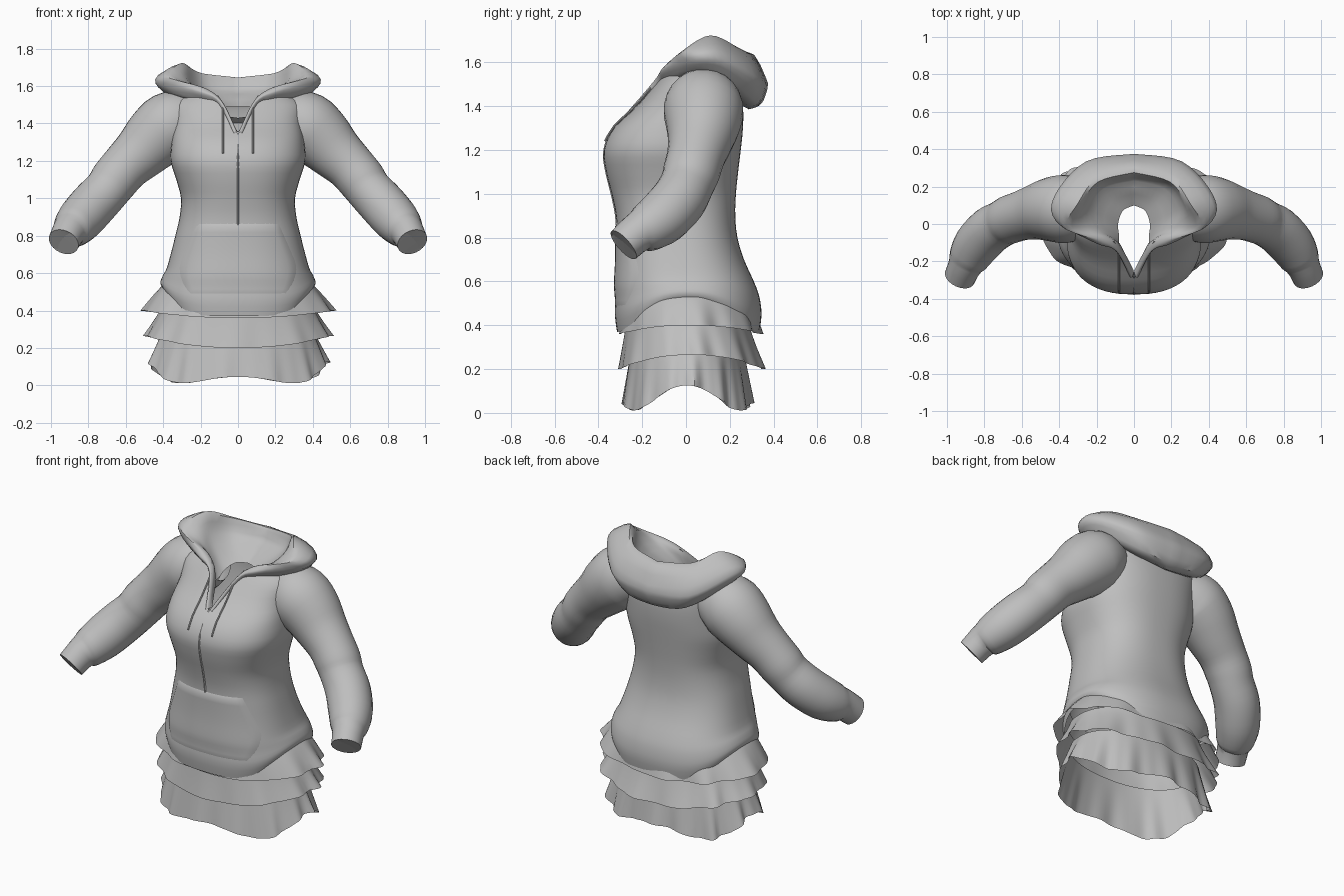
import bpy, bmesh, math
from mathutils import Vector

cube = bpy.data.objects.get("Cube")
if cube:
    bpy.data.objects.remove(cube)

cloth = bpy.data.materials.new("grey_cloth")
cloth.use_nodes = True
GREY = (0.52, 0.52, 0.52, 1)
cloth.diffuse_color = GREY
cloth.node_tree.nodes["Principled BSDF"].inputs["Base Color"].default_value = GREY


def spline(rows, steps):
    """Catmull-Rom resampling of a list of equal-length tuples."""
    out = []
    for i in range(len(rows) - 1):
        a, b, c, d = (rows[max(0, min(len(rows) - 1, i + k))] for k in (-1, 0, 1, 2))
        for s in range(steps):
            t = s / steps
            out.append(tuple(
                q + t / 2 * (r - p + t * (2 * p - 5 * q + 4 * r - u + t * (3 * (q - r) + u - p)))
                for p, q, r, u in zip(a, b, c, d)))
    return out + [tuple(rows[-1])]


def finish(name, bm, angle=40):
    bmesh.ops.recalc_face_normals(bm, faces=bm.faces)
    mesh = bpy.data.meshes.new(name)
    bm.to_mesh(mesh)
    bm.free()
    mesh.materials.append(cloth)
    ob = bpy.data.objects.new(name, mesh)
    bpy.context.collection.objects.link(ob)
    bpy.ops.object.select_all(action='DESELECT')
    ob.select_set(True)
    bpy.context.view_layer.objects.active = ob
    bpy.ops.object.shade_smooth_by_angle(angle=math.radians(angle))
    return ob


def sheet(grid, closed):
    """Skin a grid of points; closed wraps each row into a ring."""
    bm = bmesh.new()
    vs = [[bm.verts.new(p) for p in row] for row in grid]
    n = len(grid[0])
    for lower, upper in zip(vs, vs[1:]):
        for i in range(n if closed else n - 1):
            j = (i + 1) % n
            bm.faces.new((lower[i], lower[j], upper[j], upper[i]))
    return bm


def tube(path, sides):
    """Rings of the given radius along (x, y, z, radius) points."""
    pts = [Vector(p[:3]) for p in path]
    grid = []
    for i, p in enumerate(pts):
        axis = (pts[min(i + 1, len(pts) - 1)] - pts[max(i - 1, 0)]).normalized()
        u = axis.cross(Vector((0, 1, 0.2))).normalized()
        v = axis.cross(u)
        ring = [math.tau * k / sides for k in range(sides)]
        grid.append([p + path[i][3] * (u * math.cos(a) + v * math.sin(a)) for a in ring])
    return sheet(grid, True)


def mirror(ob):
    ob.modifiers.new("mirror", 'MIRROR').merge_threshold = 0.002


def oval(a, w, front, back, e):
    c, s = math.cos(a), math.sin(a)
    x = w * math.copysign(abs(c) ** (2 / e), c)
    y = (front + back) / 2 + (back - front) / 2 * math.copysign(abs(s) ** (2 / e), s)
    return x, y


# Torso: height, half width, front y, back y
TORSO = spline([
    (.37, .395, -.315, .335), (.45, .415, -.325, .345), (.53, .405, -.32, .335),
    (.6, .388, -.32, .31), (.7, .36, -.315, .265), (.8, .335, -.315, .235),
    (.9, .312, -.32, .225), (1, .305, -.34, .228), (1.1, .33, -.365, .238),
    (1.2, .36, -.375, .25), (1.3, .355, -.33, .26), (1.4, .345, -.225, .26),
    (1.5, .35, -.14, .24), (1.55, .28, -.1, .2)], 3)
SHAPE = 2.45


def hem_lift(a, z):
    return .14 * math.cos(a) ** 4 * max(0, (.62 - z) / .25)


angles = [math.tau * k / 72 for k in range(72)]
bm = sheet([[(*oval(a, w, f, b, SHAPE), z + hem_lift(a, z)) for a in angles]
            for z, w, f, b in TORSO], True)
# Open the neckline into a V
for side in (1, -1):
    part = [f for f in bm.faces if f.calc_center_median().y < 0 and f.calc_center_median().z > 1.25]
    geom = part + list({e for f in part for e in f.edges}) + list({v for f in part for v in f.verts})
    bmesh.ops.bisect_plane(bm, geom=geom, plane_co=(0, 0, 1.34), plane_no=(side, 0, -.5))
gap = [f for f in bm.faces if f.calc_center_median().y < 0
       and abs(f.calc_center_median().x) < .5 * (f.calc_center_median().z - 1.34)]
bmesh.ops.delete(bm, geom=gap, context='FACES')
finish("hoodie_torso", bm)


def front_y(x, z):
    """Front of the torso at x, z."""
    for lo, hi in zip(TORSO, TORSO[1:]):
        if z <= hi[0]:
            break
    t = (z - lo[0]) / (hi[0] - lo[0])
    w, f, b = (p + t * (q - p) for p, q in zip(lo[1:], hi[1:]))
    k = max(0, 1 - abs(x / w) ** SHAPE) ** (1 / SHAPE)
    return (f + b) / 2 - (b - f) / 2 * k


# Kangaroo pocket, its rim turned in to the torso and its foot fading into the hem
outline = spline([(.48, .27), (.56, .31), (.64, .32), (.75, .275), (.87, .22)], 4)
grid = []
for i, (z, half) in enumerate(outline):
    row = []
    for k in range(-12, 13):
        x = half * k / 12
        rim = abs(k) == 12 or i in (0, len(outline) - 1)
        puff = -.004 if rim else min(.009, .1 * (z - .48))
        row.append((x, front_y(x, z) - puff, z))
    grid.append(row)
finish("front_pocket", sheet(grid, False))

# Zip strip
heights = [.66 + .035 * i for i in range(19)]
finish("zip", sheet([[(x, front_y(x, z) - d, z) for x, d in ((-.008, -.002), (0, .004), (.008, -.002))]
                     for z in heights], False))

# Sleeves with open cuffs
sleeve = spline([
    (.18, .08, 1.455, .1), (.27, .08, 1.425, .155), (.36, .08, 1.39, .182), (.44, .078, 1.325, .173),
    (.52, .065, 1.245, .15), (.6, .045, 1.17, .133), (.66, .025, 1.1, .13),
    (.7, .005, 1.045, .124), (.77, -.035, .97, .127), (.84, -.11, .89, .124),
    (.885, -.185, .84, .108), (.905, -.225, .82, .09), (.932, -.285, .767, .084)], 3)
sleeve += [(.93, -.28, .772, .072), (.905, -.22, .822, .07)]
mirror(finish("sleeves", tube(sleeve, 24)))

# Folded hood: each station runs base, underside, bulge, crest, inside, neck hole
stations = [
    [(0, .22, 1.43), (0, .31, 1.385), (0, .375, 1.5), (0, .29, 1.65), (0, .23, 1.575), (0, .1, 1.49)],
    [(.18, .19, 1.46), (.2, .29, 1.42), (.255, .335, 1.53), (.2, .24, 1.67), (.16, .19, 1.575), (.06, .07, 1.49)],
    [(.29, .1, 1.54), (.37, .14, 1.54), (.42, .16, 1.63), (.3, .11, 1.72), (.24, .08, 1.6), (.085, 0, 1.47)],
    [(.27, -.02, 1.53), (.36, .01, 1.56), (.42, .02, 1.62), (.36, -.02, 1.65), (.21, -.02, 1.58), (.08, -.06, 1.45)],
    [(.15, -.08, 1.5), (.19, -.095, 1.54), (.21, -.1, 1.575), (.18, -.085, 1.59), (.13, -.07, 1.55), (.08, -.1, 1.44)],
    [(.09, -.115, 1.48), (.1, -.135, 1.5), (.095, -.145, 1.515), (.085, -.14, 1.515), (.075, -.12, 1.5), (.07, -.115, 1.43)],
    [(.01, -.26, 1.34), (.022, -.28, 1.345), (.018, -.285, 1.35), (.01, -.285, 1.355), (.004, -.27, 1.355), (0, -.25, 1.355)],
]
flat = [tuple(c for p in st for c in p) for st in stations]
grid = [spline([row[i:i + 3] for i in range(0, len(row), 3)], 4) for row in spline(flat, 5)]
# Soft creases around the hood
for i, row in enumerate(grid):
    for k in range(4, 18):
        x, y, z = row[k]
        row[k] = (x, y, z + .007 * math.sin(k * 1.9 + i * .35) * max(0, 1 - i / 22))
mirror(finish("hood", sheet(grid, False)))

# Drawstrings
cord = []
for z in (1.5, 1.45, 1.38, 1.31, 1.24):
    cord.append((.08, front_y(.08, z) - .01, z, .005))
mirror(finish("drawstrings", tube(spline(cord, 2), 8)))


def ruffle(name, top, bottom, flare, drop, waves, depth):
    """Flared tier; top and bottom are (z, half width, front, back)."""
    grid = []
    for i in range(9):
        t = i / 8
        z, w, f, b = (p + (q - p) * (t if n == 0 else t ** flare)
                      for n, (p, q) in enumerate(zip(top, bottom)))
        row = []
        for k in range(144):
            a = math.tau * k / 144
            x, y = oval(a, w, f, b, 2.2)
            fold = math.sin(waves * a + math.sin(3 * a)) + .4 * math.sin((2 * waves - 3) * a)
            g = 1 + depth * t * fold * (1 if y > 0 else .55)
            row.append((x * g, y * g, z + t * drop(math.cos(a) ** 2)))
        grid.append(row)
    finish(name, sheet(grid, True))


# Three ruffled tiers, lifted at the sides
ruffle("upper_ruffle", (.55, .385, -.27, .28), (.36, .51, -.305, .345), .85,
       lambda c: .04 * c, 9, .03)
ruffle("middle_ruffle", (.44, .4, -.27, .28), (.2, .495, -.305, .355), 1.2,
       lambda c: .065 * c, 11, .03)
ruffle("lower_ruffle", (.3, .4, -.25, .26), (.045, .475, -.29, .3), 1.0,
       lambda c: .08 * c * c - .19 * c * (1 - c), 14, .035)
